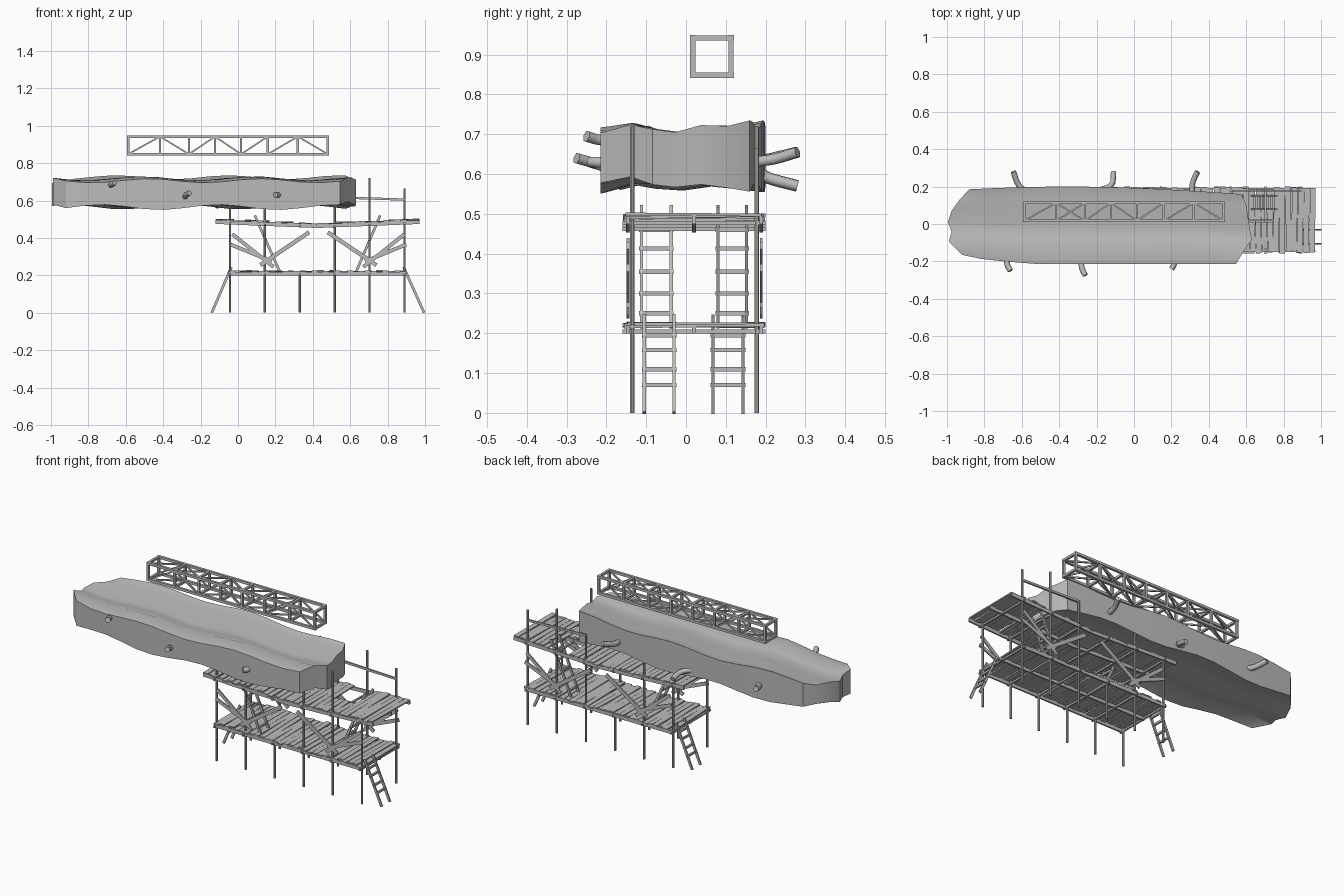
import bpy, bmesh, math, random
from mathutils import Vector

random.seed(4)
cube = bpy.data.objects.get("Cube")
if cube:
    bpy.data.objects.remove(cube, do_unlink=True)

grey = bpy.data.materials.new("plain grey")
grey.use_nodes = True
COLOUR = (0.5, 0.5, 0.5, 1)
grey.diffuse_color = COLOUR
grey.node_tree.nodes["Principled BSDF"].inputs["Base Color"].default_value = COLOUR


def finish(name, bm, smooth=None):
    bmesh.ops.recalc_face_normals(bm, faces=bm.faces)
    me = bpy.data.meshes.new(name)
    bm.to_mesh(me)
    bm.free()
    me.materials.append(grey)
    ob = bpy.data.objects.new(name, me)
    bpy.context.collection.objects.link(ob)
    if smooth:
        bpy.ops.object.select_all(action='DESELECT')
        ob.select_set(True)
        bpy.context.view_layer.objects.active = ob
        bpy.ops.object.shade_smooth_by_angle(angle=math.radians(smooth))
    return ob


def bar(bm, a, b, w, h, sides=4):
    """Straight bar from a to b: w wide, h deep, with any number of sides."""
    a, b = Vector(a), Vector(b)
    d = (b - a).normalized()
    ref = Vector((0, 0, 1)) if abs(d.z) < 0.95 else Vector((0, 1, 0))
    u = d.cross(ref).normalized()
    v = u.cross(d)
    k = 0.5 / math.cos(math.pi / sides)
    rings = []
    for p in (a, b):
        ring = []
        for i in range(sides):
            t = math.tau * (i + 0.5) / sides
            ring.append(bm.verts.new(p + u * w * k * math.cos(t) + v * h * k * math.sin(t)))
        rings.append(ring)
    for i in range(sides):
        j = (i + 1) % sides
        bm.faces.new((rings[0][i], rings[0][j], rings[1][j], rings[1][i]))
    bm.faces.new(rings[0])
    bm.faces.new(rings[1][::-1])


# Lattice girder
bm = bmesh.new()
stations = [-0.587, -0.417, -0.262, -0.123, 0.016, 0.16, 0.32, 0.48]
Y, Z = (0.017, 0.113), (0.848, 0.942)
for y in Y:
    for z in Z:
        bar(bm, (-0.594, y, z), (0.487, y, z), 0.014, 0.014)
for x in stations:
    for k in (0, 1):
        bar(bm, (x, Y[k], Z[0]), (x, Y[k], Z[1]), 0.013, 0.013)
        bar(bm, (x, Y[0], Z[k]), (x, Y[1], Z[k]), 0.013, 0.013)
for i, (a, b) in enumerate(zip(stations, stations[1:])):
    lo, hi = (0, 1) if i in (0, 2, 4, 5) else (1, 0)
    for k in (0, 1):
        bar(bm, (a, Y[k], Z[lo]), (b, Y[k], Z[hi]), 0.008, 0.008)
        bar(bm, (a, Y[lo], Z[k]), (b, Y[hi], Z[k]), 0.008, 0.008)
bar(bm, (stations[1], Y[0], Z[1]), (stations[2], Y[1], Z[1]), 0.008, 0.008)
finish("lattice_girder", bm)

# Great hollowed log: wavy slab with ragged ends
bm = bmesh.new()
left_end = [-0.92, -0.99, -0.975, -0.995, -0.975, -0.93, -0.88]
right_end = [0.545, 0.59, 0.63, 0.62, 0.61, 0.60, 0.575]
across = [-1, -0.6, -0.3, 0, 0.35, 0.7, 1]
ridge = [0.0, 0.012, -0.004, -0.012, 0.006, 0.004, 0.018]
keel = [-0.008, 0.014, 0.004, 0.0, 0.01, 0.004, -0.005]
COLS, ROWS = 15, len(across)
top, bottom = [], []
for i in range(COLS):
    t = i / (COLS - 1)
    mid = math.sin(math.pi * min(1, 0.22 + t * 0.78))
    front = -0.165 - 0.05 * min(1, t * 3.5) ** 0.6
    back = 0.16 + 0.04 * mid
    rt, rb = [], []
    for j, s in enumerate(across):
        x = left_end[j] + (right_end[j] - left_end[j]) * t
        y = front + (back - front) * (s + 1) / 2
        wave = math.sin(x * 10.5 + 1.2 + s * 0.9)
        rt.append(bm.verts.new((x, y, 0.706 + ridge[j] + 0.011 * wave)))
        rb.append(bm.verts.new((x, y, 0.572 + keel[j] + 0.014 * math.sin(x * 10 + 3.6 + s))))
    top.append(rt)
    bottom.append(rb)
for i in range(COLS - 1):
    for j in range(ROWS - 1):
        bm.faces.new((top[i][j], top[i + 1][j], top[i + 1][j + 1], top[i][j + 1]))
        bm.faces.new((bottom[i][j], bottom[i][j + 1], bottom[i + 1][j + 1], bottom[i + 1][j]))
    for j in (0, ROWS - 1):
        bm.faces.new((top[i][j], bottom[i][j], bottom[i + 1][j], top[i + 1][j]))
for i in (0, COLS - 1):
    for j in range(ROWS - 1):
        bm.faces.new((top[i][j], top[i][j + 1], bottom[i][j + 1], bottom[i][j]))
finish("log_slab", bm, 30)


# Curved branch stubs
def branch(name, base, bend, tip):
    cu = bpy.data.curves.new(name, 'CURVE')
    cu.dimensions = '3D'
    cu.bevel_depth = 0.015
    cu.bevel_resolution = 1
    cu.use_fill_caps = True
    sp = cu.splines.new('BEZIER')
    sp.bezier_points.add(1)
    for p, co in zip(sp.bezier_points, (base, tip)):
        p.co = co
        p.handle_left = p.handle_right = bend
    sp.resolution_u = 6
    ob = bpy.data.objects.new(name, cu)
    bpy.context.collection.objects.link(ob)
    cu.materials.append(grey)


branch("front_branch_1", (-0.68, -0.17, 0.68), (-0.68, -0.22, 0.685), (-0.66, -0.25, 0.695))
branch("front_branch_2", (-0.285, -0.18, 0.61), (-0.28, -0.24, 0.63), (-0.26, -0.275, 0.64))
branch("front_branch_3", (0.22, -0.18, 0.625), (0.215, -0.22, 0.63), (0.20, -0.24, 0.63))
branch("back_branch_1", (-0.55, 0.16, 0.63), (-0.62, 0.20, 0.635), (-0.645, 0.28, 0.655))
branch("back_branch_2", (-0.21, 0.175, 0.61), (-0.11, 0.20, 0.59), (-0.11, 0.28, 0.57))
branch("back_branch_3", (0.31, 0.16, 0.63), (0.31, 0.22, 0.635), (0.34, 0.28, 0.655))

# Scaffold posts: taller ones rise past the upper deck
FRONT, BACK = -0.135, 0.178
posts = [-0.043 + 0.1866 * i for i in range(6)]
heights = {FRONT: [0.62, 0.5, 0.22, 0.62, 0.72, 0.5], BACK: [0.5, 0.62, 0.22, 0.62, 0.72, 0.665]}
bm = bmesh.new()
for y, tops in heights.items():
    for x, z in zip(posts, tops):
        bar(bm, (x, y, 0), (x, y, z), 0.012, 0.012, 8)
bar(bm, (posts[3], BACK, 0.617), (posts[5], BACK, 0.605), 0.01, 0.012)
finish("scaffold_posts", bm, 40)


# Plank decks on long beams
def upper_z(x):
    return 0.463 + 0.022 * abs(x - 0.43) / 0.55


def lower_z(x):
    return 0.209


def deck(name, x0, x1, height, hole=None):
    bm = bmesh.new()
    n = round((x1 - x0) / 0.032)
    step = (x1 - x0) / n
    for i in range(n):
        x = x0 + step * (i + 0.5)
        z = height(x) + 0.012 + random.uniform(-0.003, 0.003)
        start = -0.148 + random.uniform(-0.012, 0.008)
        end = 0.192 + random.uniform(-0.008, 0.008)
        if hole and hole[0] < x < hole[1]:
            end = 0.01
        skew = random.uniform(-0.004, 0.004)
        tilt = random.uniform(-0.003, 0.003)
        bar(bm, (x - skew, start, z - tilt), (x + skew, end, z + tilt), step * 0.93, 0.007)
    mid = (x0 + x1) / 2
    for y in (FRONT - 0.011, 0.02, BACK + 0.011):
        for a, b in ((x0, mid), (mid, x1)):
            bar(bm, (a, y, height(a)), (b, y, height(b)), 0.009, 0.02)
    for x in posts:
        bar(bm, (x, -0.16, height(x) - 0.004), (x, 0.2, height(x) - 0.004), 0.01, 0.01)
    finish(name, bm)


deck("lower_deck", -0.05, 0.9, lower_z)
deck("upper_deck", -0.12, 0.97, upper_z, (0.63, 0.75))


# Ladders
def ladder(name, foot_x, foot_z, head_x, head_z, y0, y1, rungs):
    bm = bmesh.new()
    for y in (y0, y1):
        bar(bm, (foot_x, y, foot_z), (head_x, y, head_z), 0.008, 0.014)
    for z in rungs:
        x = foot_x + (head_x - foot_x) * (z - foot_z) / (head_z - foot_z)
        bar(bm, (x, y0 - 0.006, z), (x, y1 + 0.006, z), 0.01, 0.011)
    finish(name, bm)


low, high = (0.07, 0.11, 0.158, 0.195), (0.25, 0.3, 0.355, 0.413, 0.46)
ladder("right_foot_ladder", 0.995, 0, 0.885, 0.245, -0.105, -0.03, low)
ladder("left_foot_ladder", -0.14, 0, -0.035, 0.245, 0.068, 0.143, low)
ladder("left_inner_ladder", 0.225, 0.215, 0.09, 0.52, -0.112, -0.037, high)
ladder("right_inner_ladder", 0.63, 0.215, 0.76, 0.52, 0.08, 0.152, high)

# Slanted brace boards on both long sides
bm = bmesh.new()
for y in (FRONT - 0.011, BACK + 0.011):
    for side in (-1, 1):
        def at(d, z, off=0):
            return (0.43 + side * d, y + off, z)
        bar(bm, at(0.46, 0.42), at(0.24, 0.245), 0.007, 0.02)
        bar(bm, at(0.47, 0.365), at(0.25, 0.275), 0.007, 0.02)
        bar(bm, at(0.05, 0.43), at(0.31, 0.255), 0.007, 0.022)
finish("brace_boards", bm)
